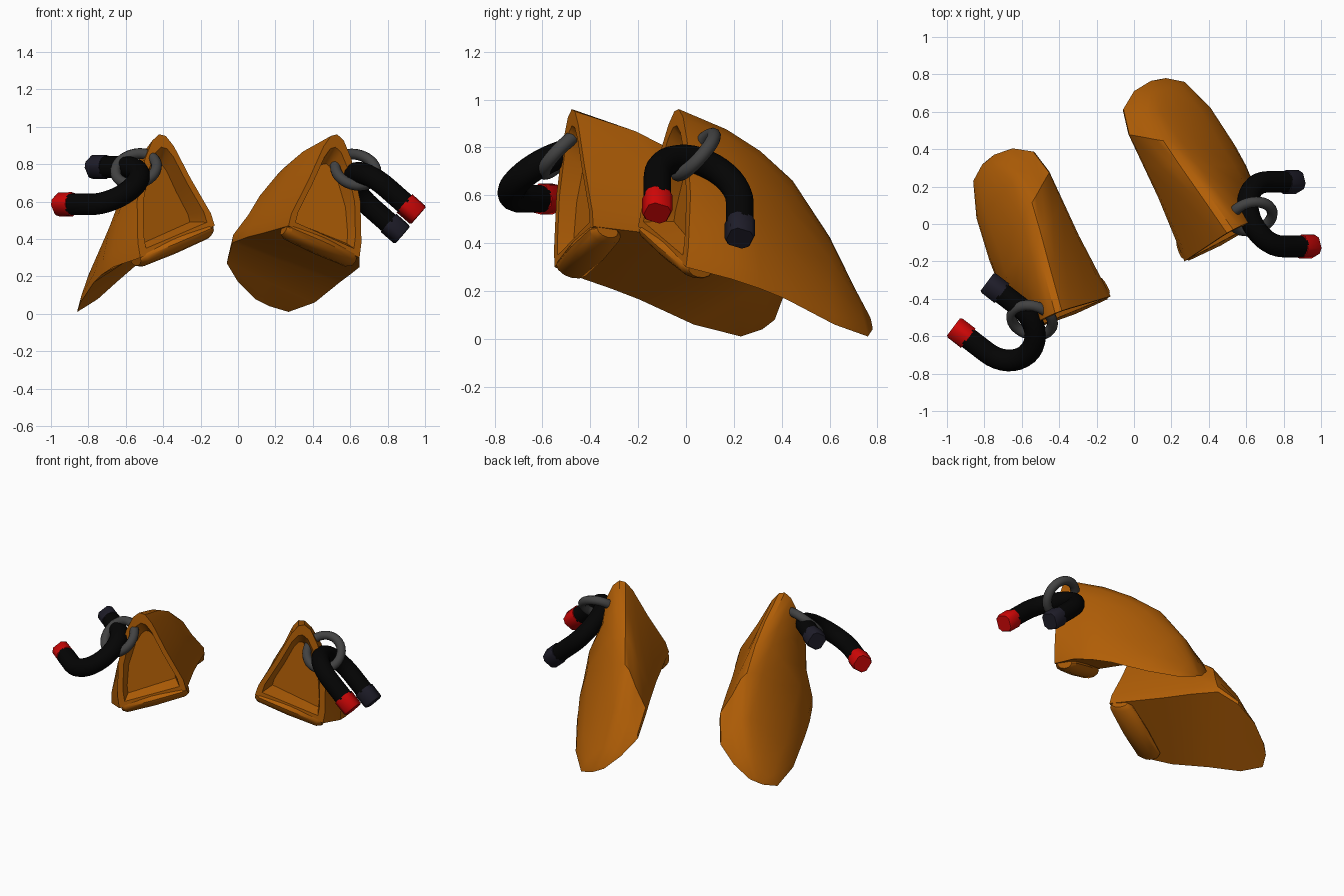
import bpy
import bmesh
from math import sin, cos, pi, radians
from mathutils import Vector, Matrix

if "Cube" in bpy.data.objects:
    bpy.data.objects.remove(bpy.data.objects["Cube"])


def material(name, rgb):
    m = bpy.data.materials.new(name)
    m.use_nodes = True
    m.diffuse_color = (*rgb, 1)
    bsdf = next(n for n in m.node_tree.nodes if n.type == "BSDF_PRINCIPLED")
    bsdf.inputs["Base Color"].default_value = (*rgb, 1)
    return m


ORANGE = material("burnt_orange", (0.45, 0.115, 0.002))
BLACK = material("black", (0.0012, 0.0012, 0.0012))
GREY = material("dark_grey", (0.055, 0.055, 0.055))
RED = material("red", (0.62, 0.002, 0.002))
NAVY = material("dark_navy", (0.013, 0.012, 0.022))


def loft(name, rings, mat, closed=False, matrix=None, angle=40):
    """Skin a run of equal rings; cap the ends unless the run is closed."""
    bm = bmesh.new()
    rows = [[bm.verts.new(p) for p in ring] for ring in rings]
    n = len(rows[0])
    pairs = list(zip(rows, rows[1:]))
    if closed:
        pairs.append((rows[-1], rows[0]))
    for a, b in pairs:
        for i in range(n):
            j = (i + 1) % n
            bm.faces.new((a[i], a[j], b[j], b[i]))
    if not closed:
        bm.faces.new(rows[0])
        bm.faces.new(rows[-1])
    if matrix:
        bm.transform(matrix)
    bmesh.ops.recalc_face_normals(bm, faces=bm.faces[:])
    mesh = bpy.data.meshes.new(name)
    bm.to_mesh(mesh)
    bm.free()
    mesh.materials.append(mat)
    ob = bpy.data.objects.new(name, mesh)
    bpy.context.collection.objects.link(ob)
    bpy.ops.object.select_all(action="DESELECT")
    ob.select_set(True)
    bpy.context.view_layer.objects.active = ob
    bpy.ops.object.shade_smooth_by_angle(angle=radians(angle))


# Body stations: left sole edge, right sole edge, ridge (front to back)
STATIONS = [
    ((.27, -.20, .47), (.65, .00, .30), (.53, -.03, .96)),
    ((.13, .14, .43), (.65, .19, .25), (.39, .17, .875)),
    ((.05, .31, .41), (.60, .31, .21), (.29, .31, .785)),
    ((-.03, .48, .38), (.54, .42, .165), (.20, .44, .66)),
    ((-.06, .61, .27), (.41, .62, .06), (.14, .60, .42)),
    ((.00, .71, .17), (.27, .76, .01), (.13, .71, .20)),
    ((.09, .765, .08), (.17, .78, .04), (.13, .77, .09)),
]
# Rounded triangle: fraction across the sole, fraction up to the ridge
PROFILE = [(0, 0), (.02, .12), (.2, .5), (.34, .84), (.42, .96), (.5, 1),
           (.6, .97), (.73, .84), (.92, .5), (1, .14), (1, 0), (.5, 0)]


def section(index, scale=1.0):
    l, r, t = (Vector(p) for p in STATIONS[index])
    mid = (l + r) / 2
    centre = (l + r + t) / 3
    pts = [l + (r - l) * s + (t - mid) * h for s, h in PROFILE]
    return [centre + (p - centre) * scale for p in pts]


def body(side, matrix):
    # Outer skin, turned over the front rim into a shallow recess
    rings = [section(i) for i in range(len(STATIONS) - 1, -1, -1)]
    recess = [a.lerp(b, .35) for a, b in zip(section(0, .66), section(1, .66))]
    rings += [section(0, .82), recess]
    loft(side + "_body", rings, ORANGE, matrix=matrix)

    # Rolled fold under the front of the sole
    l, r = Vector(STATIONS[0][0]), Vector(STATIONS[0][1])
    back = (Vector(STATIONS[3][0]) + Vector(STATIONS[3][1]) - l - r).normalized()
    up = (r - l).cross(back).normalized()
    fold = []
    for f, k in ((.0, .6), (.06, .9), (.5, 1), (.92, .9), (.98, .6)):
        c = l.lerp(r, f) + back * .07 - up * .005
        fold.append([c + (back * .085 * cos(a) + up * .05 * sin(a)) * k
                     for a in (2 * pi * i / 12 for i in range(12))])
    loft(side + "_front_fold", fold, ORANGE, matrix=matrix)


def ring(side, centre, normal, major=.112, minor=.029):
    c, n = Vector(centre), Vector(normal).normalized()
    a = n.orthogonal().normalized()
    b = n.cross(a)
    rings = []
    for i in range(32):
        t = 2 * pi * i / 32
        e = a * cos(t) + b * sin(t)
        rings.append([c + e * (major + minor * cos(q)) + n * minor * sin(q)
                      for q in (2 * pi * j / 10 for j in range(10))])
    loft(side + "_ring", rings, GREY, closed=True, angle=60)


def magnet(side, red_end, navy_end, arm, radius=.058, length=.225, tip=.1):
    p, q = Vector(red_end), Vector(navy_end)
    u = Vector(arm).normalized()
    v = (q - p).normalized()
    w = u.cross(v)
    half = (q - p).length / 2
    bend = (p + q) / 2 + u * length

    # Horseshoe bar: straight arm, half circle, straight arm
    path = [(p + u * (tip - .01), -v)]
    path += [(bend + half * (u * sin(t) - v * cos(t)), u * sin(t) - v * cos(t))
             for t in (pi * i / 18 for i in range(19))]
    path.append((q + u * (tip - .01), v))
    bar = [[c + (e * cos(a) + w * sin(a)) * radius
            for a in (2 * pi * i / 14 for i in range(14))] for c, e in path]
    loft(side + "_magnet_bar", bar, BLACK, angle=60)

    # Squarish pole tips with broad chamfered corners
    square = [(1, .58), (.58, 1), (-.58, 1), (-1, .58),
              (-1, -.58), (-.58, -1), (.58, -1), (1, -.58)]
    for label, end, mat in (("red", p, RED), ("navy", q, NAVY)):
        rows = [[end + u * d + (v * x + w * y) * radius * k for x, y in square]
                for d, k in ((0, .86), (.01, .96), (tip, .97))]
        loft(side + "_magnet_" + label + "_tip", rows, mat, angle=50)


# The second body is a reflection across the slanted long axis
turn = radians(230)
flip = Matrix(((cos(turn), sin(turn), 0, -.104),
               (sin(turn), -cos(turn), 0, -.052),
               (0, 0, 1, 0), (0, 0, 0, 1)))
body("left", Matrix.Identity(4))
body("right", flip)

ring("left", (.63, .04, .77), (.2, -.72, .66))
ring("right", (-.545, -.515, .775), (-.2, -.7, .68))
magnet("left", (.965, -.12, .525), (.88, .225, .42), (-.75, 0, .66))
magnet("right", (-.965, -.55, .585), (-.785, -.31, .785), (.78, -.6, 0))
